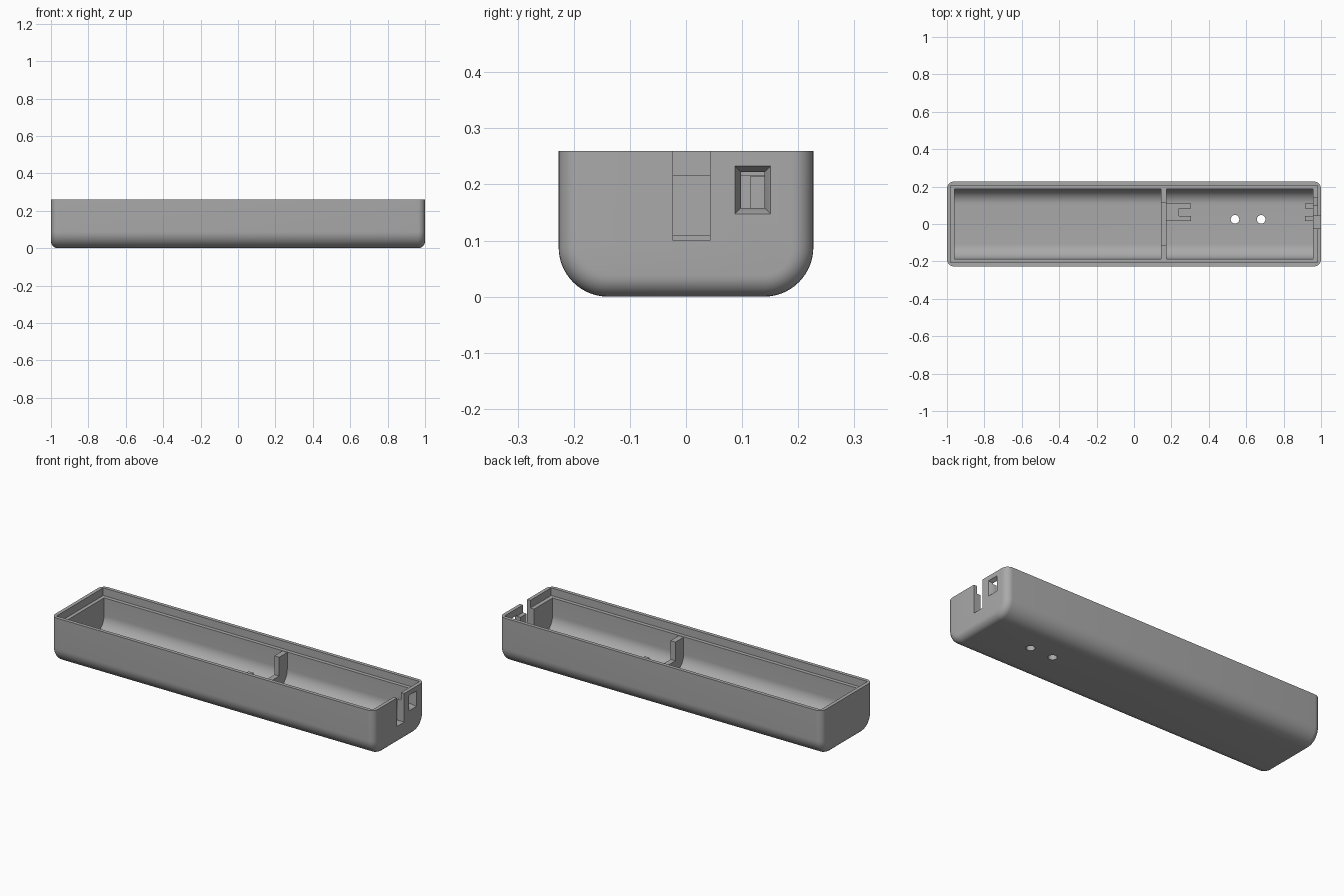
import bpy, bmesh, math

if "Cube" in bpy.data.objects:
    bpy.data.objects.remove(bpy.data.objects["Cube"], do_unlink=True)

gray = bpy.data.materials.new("matte gray")
gray.use_nodes = True
gray.diffuse_color = (0.4, 0.4, 0.4, 1)
gray.node_tree.nodes["Principled BSDF"].inputs["Base Color"].default_value = (0.4, 0.4, 0.4, 1)


def make(name, bm):
    bmesh.ops.recalc_face_normals(bm, faces=bm.faces)
    mesh = bpy.data.meshes.new(name)
    bm.to_mesh(mesh)
    bm.free()
    mesh.materials.append(gray)
    obj = bpy.data.objects.new(name, mesh)
    bpy.context.collection.objects.link(obj)
    return obj


def box(name, x, y, z):
    bm = bmesh.new()
    bmesh.ops.create_cube(bm, size=1)
    for v in bm.verts:
        v.co = [r[0] if c < 0 else r[1] for c, r in zip(v.co, (x, y, z))]
    return make(name, bm)


def trough(name, x0, x1, half, z0, z1, radius, end_bevel=0):
    """U-shaped section with rounded lower corners, extruded along x."""
    steps = 14
    right = [(half, z1)]
    for i in range(steps + 1):
        a = math.pi / 2 * i / steps
        right.append((half - radius + radius * math.cos(a),
                      z0 + radius - radius * math.sin(a)))
    profile = right + [(-y, z) for y, z in reversed(right)]
    bm = bmesh.new()
    face = bm.faces.new([bm.verts.new((x0, y, z)) for y, z in profile])
    ext = bmesh.ops.extrude_face_region(bm, geom=[face])["geom"]
    for v in ext:
        if isinstance(v, bmesh.types.BMVert):
            v.co.x = x1
    bmesh.ops.recalc_face_normals(bm, faces=bm.faces)
    if end_bevel:
        # round both ends, leaving the top rim flat
        edges = [e for e in bm.edges
                 if abs(e.verts[0].co.x - e.verts[1].co.x) < 1e-5
                 and min(v.co.z for v in e.verts) < z1 - 1e-4]
        bmesh.ops.bevel(bm, geom=edges, offset=end_bevel, segments=7,
                        profile=0.5, affect='EDGES')
    return make(name, bm)


def cut(target, cutters):
    bpy.context.view_layer.objects.active = target
    for c in cutters:
        mod = target.modifiers.new("cut", 'BOOLEAN')
        mod.operation = 'DIFFERENCE'
        mod.solver = 'EXACT'
        mod.object = c
        bpy.ops.object.modifier_apply(modifier=mod.name)
        bpy.data.objects.remove(c, do_unlink=True)


def smooth(obj):
    bpy.ops.object.select_all(action='DESELECT')
    obj.select_set(True)
    bpy.context.view_layer.objects.active = obj
    bpy.ops.object.shade_smooth_by_angle(angle=math.radians(30))


# Tray shell
LEDGE, RIM = 0.217, 0.26
shell = trough("tray_shell", -1, 1, 0.227, 0, RIM, 0.088, 0.038)
cutters = [
    trough("cavity_cutter", -0.96, 0.957, 0.186, 0.04, 0.4, 0.08),
    box("lip_cutter", (-0.98, 0.98), (-0.207, 0.207), (LEDGE, 0.4)),
    box("slot_cutter", (0.9, 1.1), (-0.023, 0.043), (0.1, 0.5)),
    box("window_cutter", (0.9, 1.05), (0.098, 0.14), (0.158, 0.222)),
]

# Flared outer opening of the window
flare = box("flare_cutter", (0.98, 1.02), (-0.5, 0.5), (-0.5, 0.5))
for v in flare.data.vertices:
    outer = v.co.x > 1
    v.co.y = 0.119 + v.co.y * (0.086 if outer else 0.042)
    v.co.z = 0.19 + v.co.z * (0.108 if outer else 0.064)
cutters.append(flare)

# Round holes in the floor
for x in (0.54, 0.68):
    bm = bmesh.new()
    bmesh.ops.create_cone(bm, cap_ends=True, segments=32, radius1=0.023,
                          radius2=0.023, depth=0.3)
    bmesh.ops.translate(bm, verts=bm.verts, vec=(x, 0.025, 0))
    cutters.append(make("hole_cutter", bm))
cut(shell, cutters)
smooth(shell)

# Cross divider, low in the middle and tall at the walls
divider = trough("divider", 0.145, 0.175, 0.192, 0.03, LEDGE - 0.002, 0.082)
cut(divider, [box("divider_notch", (0, 0.4), (-0.113, 0.115), (0.11, 0.5))])
smooth(divider)

# Low board holders: a block with two prongs, and two prongs at the end wall
box("holder_block", (0.17, 0.24), (0.015, 0.11), (0.03, 0.07))
for side, y in (("front", (0.015, 0.042)), ("back", (0.083, 0.11))):
    box("holder_prong_" + side, (0.24, 0.305), y, (0.03, 0.07))
    box("end_prong_" + side, (0.915, 0.965), y, (0.03, 0.07))
